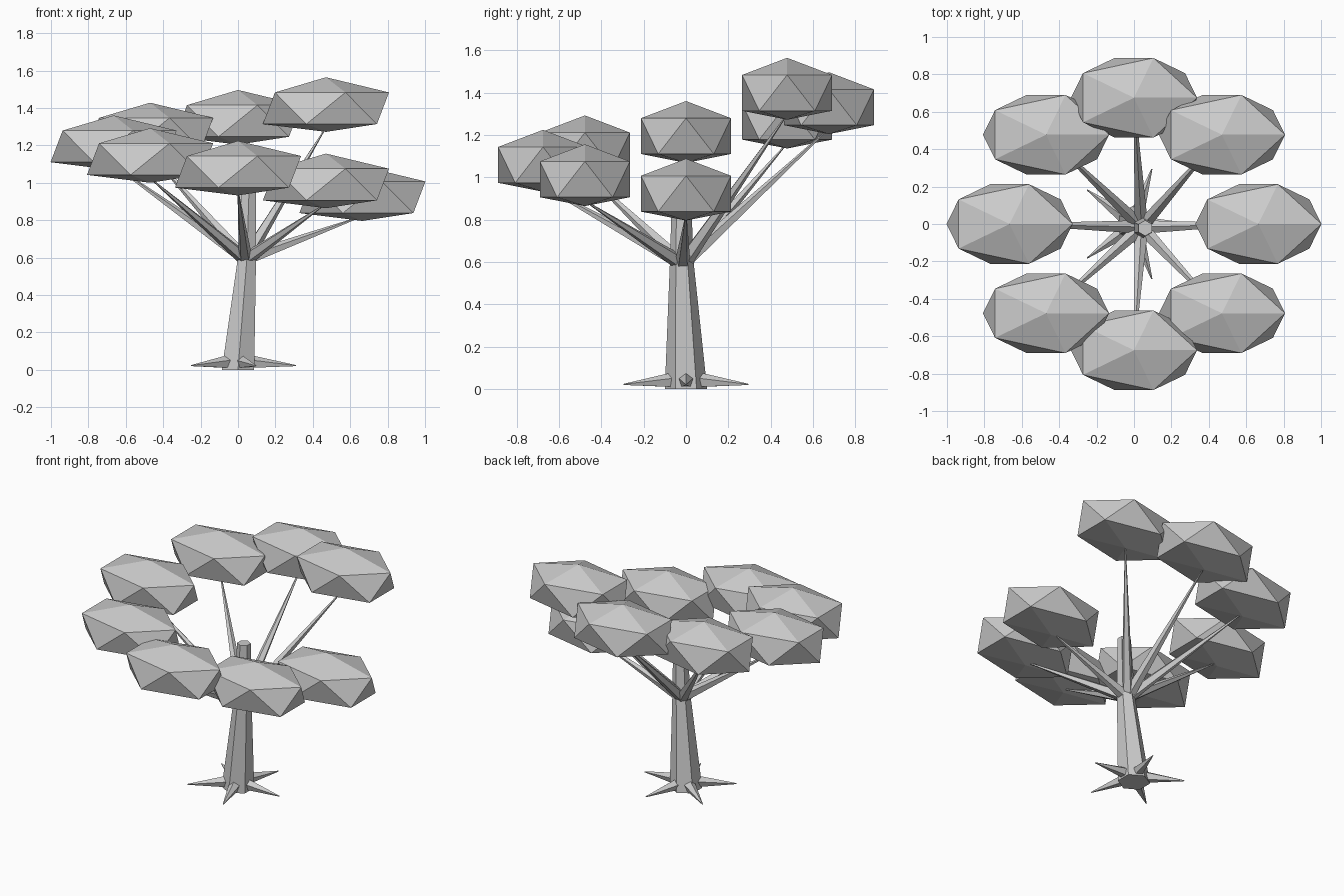
import bpy, bmesh, math
from mathutils import Vector

if "Cube" in bpy.data.objects:
    bpy.data.objects.remove(bpy.data.objects["Cube"])


def finish(name, bm):
    bmesh.ops.recalc_face_normals(bm, faces=bm.faces)
    me = bpy.data.meshes.new(name)
    bm.to_mesh(me)
    bm.free()
    ob = bpy.data.objects.new(name, me)
    bpy.context.collection.objects.link(ob)
    return ob


def spike(name, start, tip, radius, sides):
    """Pointed low-poly cone running from start to tip."""
    start, tip = Vector(start), Vector(tip)
    axis = tip - start
    bm = bmesh.new()
    bmesh.ops.create_cone(bm, cap_ends=True, segments=sides, radius1=radius,
                          radius2=0.003, depth=axis.length)
    ob = finish(name, bm)
    ob.rotation_mode = 'QUATERNION'
    ob.rotation_quaternion = axis.to_track_quat('Z', 'Y')
    ob.location = (start + tip) / 2


def foliage(name, centre):
    """Stretched icosahedron with a flattened underside."""
    bm = bmesh.new()
    bmesh.ops.create_icosphere(bm, subdivisions=1, radius=1)
    for v in bm.verts:
        z = v.co.z
        if z > 0.9:
            h = 0.147
        elif z > 0:
            h = 0.066
        elif z > -0.9:
            h = -0.103
        else:
            h = -0.145
        v.co = Vector((v.co.x * 0.377, v.co.y * 0.25, h))
    finish(name, bm).location = centre


# Leaning six-sided trunk, lofted through three rings (x, y, z, radius)
bm = bmesh.new()
rings = []
for x, y, z, r in [(0, 0, 0, 0.1), (0.048, -0.02, 0.6, 0.056), (0.06, -0.022, 1.0, 0.042)]:
    rings.append([bm.verts.new((x + r * math.sin(i * math.pi / 3),
                                y + r * math.cos(i * math.pi / 3), z)) for i in range(6)])
for a, b in zip(rings, rings[1:]):
    for i in range(6):
        j = (i + 1) % 6
        bm.faces.new((a[i], a[j], b[j], b[i]))
bm.faces.new(rings[0])
bm.faces.new(rings[-1])
finish("trunk", bm)

# Five roots spread on the ground
for i in range(5):
    a = i * math.tau / 5
    c, s = math.cos(a), math.sin(a)
    spike(f"root_{i + 1}", (0.05 * c, 0.05 * s, 0.042), (0.31 * c, 0.31 * s, 0.022), 0.04, 5)

# Eight branches and leaf clumps, spiralling downward around the trunk
for i in range(8):
    a = (i + 1) * math.pi / 4
    x, y = 0.665 * math.cos(a), 0.675 * math.sin(a)
    z = 1.417 - 0.068 * i
    spike(f"branch_{i + 1}", (0.04, -0.016, 0.59), (x, y, z - 0.12), 0.038, 5)
    foliage(f"leaf_clump_{i + 1}", (x, y, z))
